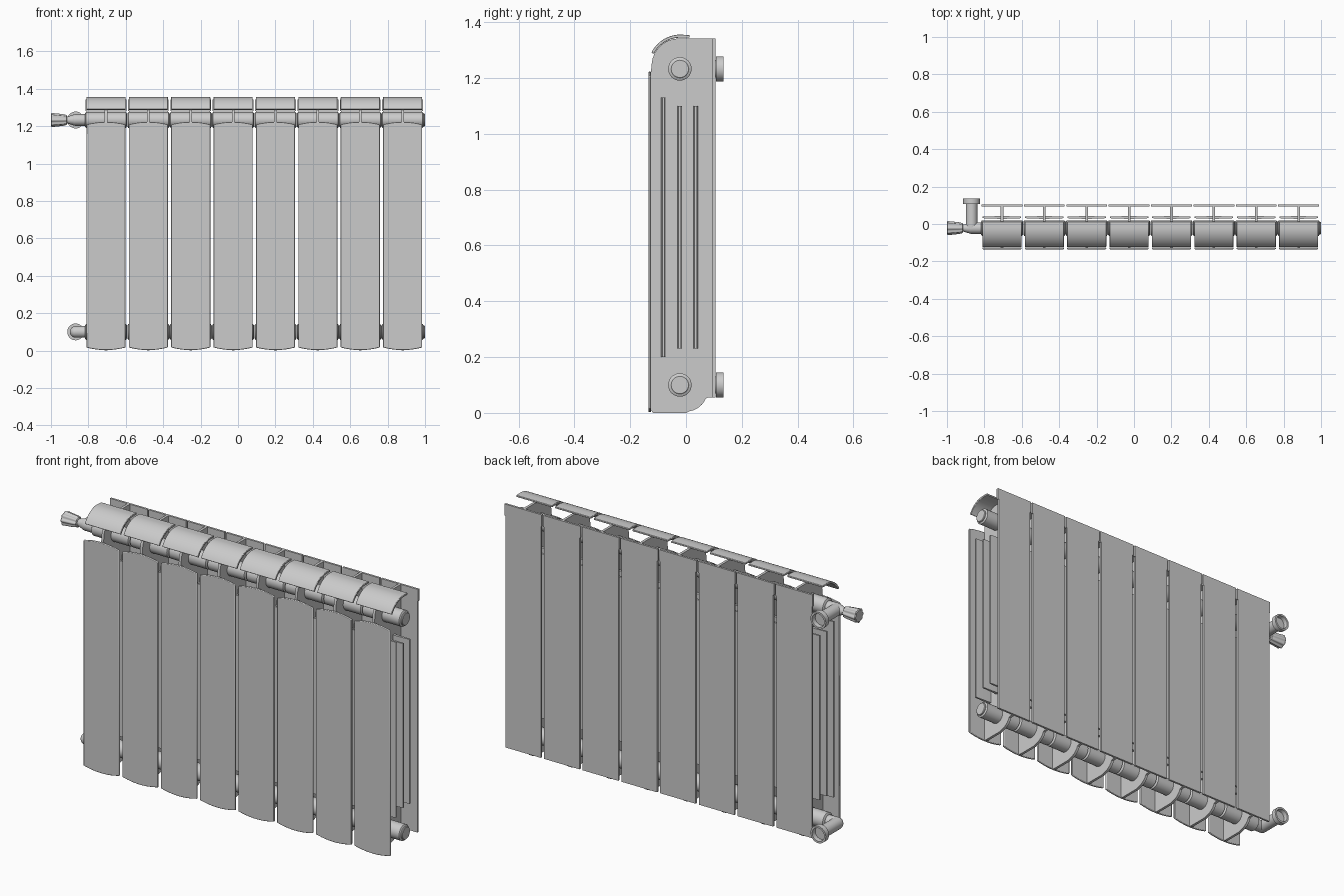
import bpy, bmesh, math
from mathutils import Vector

if "Cube" in bpy.data.objects:
    bpy.data.objects.remove(bpy.data.objects["Cube"])

mat = bpy.data.materials.new("light_grey_enamel")
mat.diffuse_color = (0.6, 0.6, 0.6, 1)
mat.use_nodes = True
mat.node_tree.nodes["Principled BSDF"].inputs["Base Color"].default_value = mat.diffuse_color

N, PITCH, X0 = 8, 0.2266, -0.706
TUBE_Y, TOP_Z, LOW_Z = -0.022, 1.233, 0.10
FIT_X = -0.868


def finish(name, bm, bevel=0.0):
    bmesh.ops.recalc_face_normals(bm, faces=bm.faces[:])
    me = bpy.data.meshes.new(name)
    bm.to_mesh(me)
    bm.free()
    me.materials.append(mat)
    ob = bpy.data.objects.new(name, me)
    bpy.context.collection.objects.link(ob)
    bpy.ops.object.select_all(action='DESELECT')
    ob.select_set(True)
    bpy.context.view_layer.objects.active = ob
    bpy.ops.object.shade_smooth_by_angle(angle=math.radians(35))
    if bevel:
        b = ob.modifiers.new("soft_edges", 'BEVEL')
        b.width, b.segments, b.limit_method = bevel, 2, 'ANGLE'
    return ob


def prism(name, outline, axis, a, b, bevel=0.0):
    """Extrude a 2D outline along an axis from a to b."""
    def place(p, t):
        q = list(p)
        q.insert(axis, t)
        return q
    bm = bmesh.new()
    face = bm.faces.new([bm.verts.new(place(p, a)) for p in outline])
    ext = bmesh.ops.extrude_face_region(bm, geom=[face])
    d = Vector((0, 0, 0))
    d[axis] = b - a
    bmesh.ops.translate(bm, vec=d, verts=[v for v in ext['geom'] if isinstance(v, bmesh.types.BMVert)])
    return finish(name, bm, bevel)


def lathe(name, profile, axis, origin, seg=32, flute=0.0, flutes=8):
    """Revolve (position, radius) points around the x or y axis."""
    bm = bmesh.new()
    rings = []
    for t, r in profile:
        ring = []
        for i in range(seg):
            a = 2 * math.pi * i / seg
            rr = r * (1 + flute * math.cos(flutes * a))
            c = [rr * math.cos(a), rr * math.sin(a)]
            c.insert(axis, t)
            ring.append(bm.verts.new(Vector(c) + Vector(origin)))
        rings.append(ring)
    for p, q in zip(rings, rings[1:]):
        for i in range(seg):
            j = (i + 1) % seg
            bm.faces.new((p[i], p[j], q[j], q[i]))
    bm.faces.new(rings[0])
    bm.faces.new(rings[-1])
    return finish(name, bm)


def arc(cy, cz, ry, rz, a0, a1, n):
    return [(cy + ry * math.cos(math.radians(a0 + (a1 - a0) * i / n)),
             cz + rz * math.sin(math.radians(a0 + (a1 - a0) * i / n))) for i in range(n + 1)]


def place_sections(ob):
    """Repeat a part built at x = 0 once per radiator section."""
    for i in range(1, N):
        c = ob.copy()
        c.location.x = X0 + PITCH * i
        bpy.context.collection.objects.link(c)
    ob.location.x = X0


# front panel with bowed top and bottom edges
H = 0.1045
outline = [(H * u / 6, 0.003 + 0.014 * (u / 6) ** 2) for u in range(-6, 7)]
outline += [(H * u / 6, 1.223 - 0.014 * (u / 6) ** 2) for u in range(6, -7, -1)]
place_sections(prism("front_panel", outline, 1, -0.135, -0.125, 0.003))

# central web following the side silhouette
web = [(-0.127, 0.012), (-0.118, 0.0), (0.0, 0.0)]
web += arc(0.0, 0.075, 0.075, 0.07, -80, -20, 6)
web += [(0.078, 0.055), (0.095, 0.055), (0.095, 1.342), (-0.01, 1.342)]
web += arc(-0.025, 1.245, 0.098, 0.097, 90, 175, 8)
web += [(-0.127, 1.21)]
place_sections(prism("central_web", web, 0, -0.007, 0.007))

# curved top louvre
cap = arc(-0.02, 1.235, 0.118, 0.121, 152, 90, 10) + [(0.013, 1.354), (0.013, 1.345)]
cap += arc(-0.02, 1.235, 0.108, 0.110, 90, 152, 10)
place_sections(prism("top_louvre", cap, 0, -H, H, 0.002))

# back panel with a slightly wider head
back = [(-0.104, 0.055), (0.104, 0.055), (0.104, 1.28), (0.109, 1.28),
        (0.109, 1.342), (-0.109, 1.342), (-0.109, 1.28), (-0.104, 1.28)]
place_sections(prism("back_panel", back, 1, 0.094, 0.105))

# tapered inner fins
for name, y, z0, z1 in (("front_fin", -0.081, 0.2, 1.13),
                        ("middle_fin", -0.022, 0.23, 1.10),
                        ("rear_fin", 0.035, 0.23, 1.10)):
    fin = [(-0.103, y - 0.004), (0, y - 0.008), (0.103, y - 0.004),
           (0.103, y + 0.004), (0, y + 0.008), (-0.103, y + 0.004)]
    place_sections(prism(name, fin, 2, z0, z1))

# water headers, end plugs and pipe fittings, top and bottom
for tag, z in (("top", TOP_Z), ("bottom", LOW_Z)):
    place_sections(lathe(tag + "_header", [(-0.1125, 0.034), (-0.107, 0.042),
                                           (0.107, 0.042), (0.1125, 0.034)], 0, (0, TUBE_Y, z)))
    lathe(tag + "_end_plug", [(0.98, 0.034), (0.997, 0.034), (1.0, 0.031)], 0, (0, TUBE_Y, z))
    # elbow: side arm with rounded corner, rear arm ending in a hollow collar
    corner = arc(FIT_X, 0, 0.031, 0.031, 176, 90, 8)
    lathe(tag + "_elbow_arm", corner + [(-0.81, 0.031)], 0, (0, TUBE_Y, z))
    lathe(tag + "_elbow_pipe", [(TUBE_Y, 0.031), (0.108, 0.031), (0.108, 0.045), (0.135, 0.045),
                                (0.135, 0.035), (0.112, 0.033)], 1, (FIT_X, 0, z))

# valve neck and fluted knob
lathe("valve_neck", [(-0.93, 0.018), (-0.912, 0.018), (-0.885, 0.027), (-0.868, 0.027)],
      0, (0, TUBE_Y, TOP_Z))
lathe("valve_knob", [(-1.0, 0.031), (-0.996, 0.035), (-0.935, 0.029), (-0.917, 0.025), (-0.914, 0.02)],
      0, (0, TUBE_Y, TOP_Z), 64, 0.08, 8)
